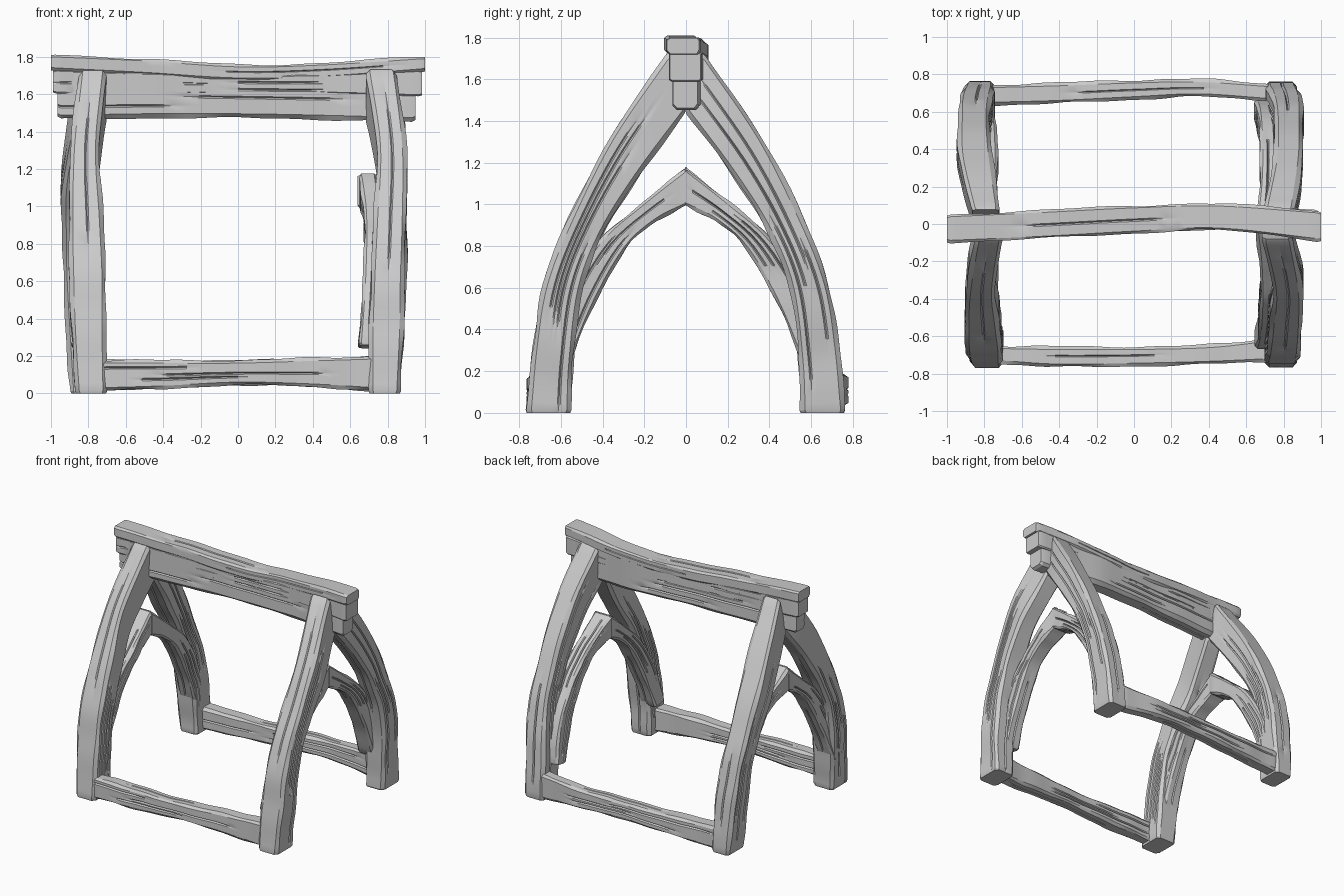
import bpy, bmesh, math, random
from mathutils import Vector

if "Cube" in bpy.data.objects:
    bpy.data.objects.remove(bpy.data.objects["Cube"])

random.seed(7)


def spline(rows, t):
    """Catmull-Rom interpolation through rows of numbers, t in 0..1."""
    n = len(rows) - 1
    i = min(int(t * n), n - 1)
    f = t * n - i
    b, c = rows[i], rows[i + 1]
    a = rows[i - 1] if i > 0 else [2 * p - q for p, q in zip(b, c)]
    d = rows[i + 2] if i + 2 <= n else [2 * q - p for p, q in zip(b, c)]
    return [0.5 * (2 * q + (r - p) * f + (2 * p - 5 * q + 4 * r - s) * f * f
                   + (3 * q - p - 3 * r + s) * f ** 3)
            for p, q, r, s in zip(a, b, c, d)]


def make_grooves(count, depth):
    """Random wood cracks: position, slant, start, end, depth."""
    out = []
    for k in range(count):
        s = random.uniform(-0.1, 0.5)
        out.append(((k + 1) / (count + 1) + random.uniform(-0.06, 0.06),
                    random.uniform(-0.08, 0.08), s,
                    s + random.uniform(0.35, 0.7), depth * random.uniform(0.6, 1.2)))
    return out


def timber(name, rows, cracks=(3, 1, 3, 1), depth=0.014, rings=30, chamfer=0.016,
           wobble=0.004, ends=(0.92, 0.92)):
    """Loft a cracked, chamfered timber. Row = centre, half-side U, half-side V."""
    sides = [make_grooves(c, depth) for c in cracks]
    ts = [0, 0.01] + [k / rings for k in range(1, rings)] + [0.99, 1]
    phase = [random.uniform(0, 6.28) for _ in range(4)]
    bm = bmesh.new()
    loops = []
    for t in ts:
        p = spline(rows, t)
        c, U, V = Vector(p[0:3]), Vector(p[3:6]), Vector(p[6:9])
        size = ends[0] if t == 0 else ends[1] if t == 1 else 1.0
        hu, hv = U.length * size, V.length * size
        U.normalize()
        V.normalize()
        ch = min(chamfer, 0.35 * min(hu, hv))
        ring = []
        for s in range(4):
            a = s * math.pi / 2
            n = U * round(math.cos(a)) + V * round(math.sin(a))
            d = V * round(math.cos(a)) - U * round(math.sin(a))
            reach, half = (hu, hv - ch) if s % 2 == 0 else (hv, hu - ch)
            reach += wobble * (math.sin(13 * t + phase[s]) + 0.6 * math.sin(31 * t + 2 * phase[s]))
            pts = [(-half, 0)]
            for pos, slant, s0, s1, dep in sides[s]:
                f = (t - s0) / (s1 - s0)
                cut = dep * min(1, 1.6 * math.sin(math.pi * f)) if 0 < f < 1 else 0
                q = (2 * (pos + slant * (t - 0.5)) - 1) * half
                w = min(0.007, half * 0.12)
                pts += [(q - w, 0), (q, cut), (q + w, 0)]
            pts.append((half, 0))
            ring += [bm.verts.new(c + n * (reach - cut) + d * q) for q, cut in pts]
        loops.append(ring)
    m = len(loops[0])
    for A, B in zip(loops, loops[1:]):
        for k in range(m):
            bm.faces.new((A[k], A[(k + 1) % m], B[(k + 1) % m], B[k]))
    bm.faces.new(loops[0])
    bm.faces.new(loops[-1])
    bmesh.ops.recalc_face_normals(bm, faces=bm.faces)
    mesh = bpy.data.meshes.new(name)
    bm.to_mesh(mesh)
    bm.free()
    ob = bpy.data.objects.new(name, mesh)
    bpy.context.collection.objects.link(ob)
    bpy.context.view_layer.objects.active = ob
    ob.select_set(True)
    bpy.ops.object.shade_smooth_by_angle(angle=math.radians(25))
    ob.select_set(False)
    return ob


def arch_rows(outer, inner, xs, side):
    """Sections for a timber curving in the y-z plane."""
    rows = []
    for (yo, zo), (yi, zi), (x0, x1) in zip(outer, inner, xs):
        rows.append(((x0 + x1) / 2, side * (yo + yi) / 2, (zo + zi) / 2, (x1 - x0) / 2, 0, 0,
                     0, side * (yo - yi) / 2, (zo - zi) / 2))
    return rows


def level_rows(table):
    """Sections for a timber along x, from (x, y0, y1, z0, z1)."""
    return [(x, (y0 + y1) / 2, (z0 + z1) / 2, 0, (y1 - y0) / 2, 0, 0, 0, (z1 - z0) / 2)
            for x, y0, y1, z0, z1 in table]


# Four curved corner legs
leg_out = [(0.765, 0), (0.735, 0.32), (0.685, 0.62), (0.56, 0.94), (0.36, 1.33), (0.08, 1.735)]
leg_in = [(0.55, 0), (0.54, 0.25), (0.495, 0.6), (0.395, 0.86), (0.23, 1.13), (-0.005, 1.45)]
legs = {
    "front_left_leg": (-1, [(-.87, -.70), (-.89, -.705), (-.90, -.705), (-.905, -.72), (-.895, -.74), (-.85, -.70)]),
    "front_right_leg": (-1, [(.70, .87), (.70, .885), (.71, .89), (.725, .90), (.74, .90), (.68, .85)]),
    "back_left_leg": (1, [(-.90, -.745), (-.915, -.745), (-.935, -.76), (-.94, -.77), (-.935, -.755), (-.87, -.715)]),
    "back_right_leg": (1, [(.70, .865), (.71, .88), (.735, .90), (.75, .905), (.745, .90), (.69, .86)]),
}
for name, (side, xs) in legs.items():
    timber(name, arch_rows(leg_out, leg_in, xs, side), cracks=(4, 1, 4, 1), chamfer=0.022,
           ends=(0.95, 0.95))

# Pointed inner braces at both ends
brace_out = [(0.67, 0.26), (0.59, 0.54), (0.42, 0.82), (0.21, 1.01), (-0.004, 1.175)]
brace_in = [(0.555, 0.24), (0.43, 0.54), (0.285, 0.79), (0.14, 0.92), (-0.004, 0.995)]
brace_x = [(.645, .78), (.665, .79), (.675, .80), (.67, .80), (.645, .79)]
for end, shift in (("right", 0), ("left", -1.53)):
    xs = [(a + shift, b + shift) for a, b in brace_x]
    for face, side in (("front", -1), ("back", 1)):
        timber(f"{face}_{end}_brace", arch_rows(brace_out, brace_in, xs, side),
               cracks=(3, 2, 3, 1), rings=20, chamfer=0.014, ends=(0.9, 1))

# Low rails between the feet
timber("front_rail", level_rows([
    (-.72, -.745, -.65, .015, .18), (-.4, -.765, -.655, .025, .178), (0, -.76, -.655, .045, .178),
    (.4, -.75, -.645, .035, .19), (.73, -.735, -.61, .015, .20)]), cracks=(3, 1, 3, 1))
timber("back_rail", level_rows([
    (-.77, .635, .745, .015, .18), (-.4, .645, .755, .025, .178), (0, .665, .77, .045, .178),
    (.35, .68, .775, .035, .185), (.73, .655, .75, .015, .20)]), cracks=(3, 1, 3, 1))

# Ridge beam with stepped, split ends
timber("ridge_beam", level_rows([
    (-.965, -.085, .03, 1.467, 1.74), (-.5, -.07, .065, 1.472, 1.73), (0, -.045, .09, 1.472, 1.72),
    (.45, -.03, .10, 1.465, 1.72), (.95, -.07, .065, 1.45, 1.73)]), cracks=(4, 1, 4, 1), chamfer=0.025)
timber("ridge_tongue", level_rows([
    (-.99, -.095, .04, 1.60, 1.735), (-.5, -.066, .06, 1.60, 1.73), (0, -.04, .085, 1.60, 1.71),
    (.45, -.025, .095, 1.60, 1.71), (.985, -.085, .08, 1.585, 1.735)]), cracks=(1, 1, 1, 1),
    chamfer=0.012)
timber("ridge_cap", level_rows([
    (-1, -.10, .05, 1.73, 1.812), (-.5, -.078, .073, 1.705, 1.79), (0, -.05, .098, 1.675, 1.758),
    (.45, -.033, .108, 1.685, 1.768), (1, -.092, .07, 1.725, 1.802)]), cracks=(1, 1, 1, 1),
    chamfer=0.012)
